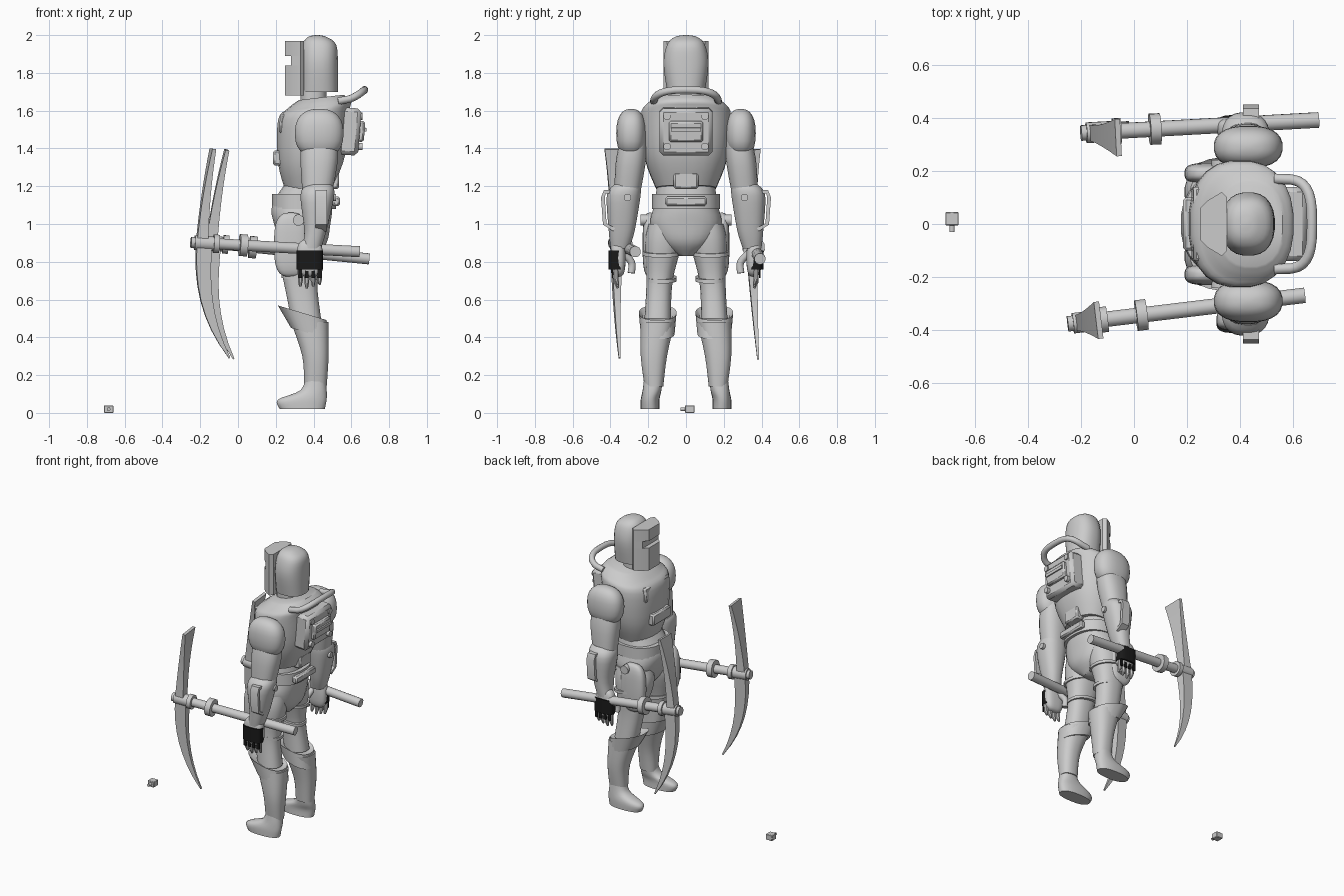
import bpy, bmesh, math
from mathutils import Vector, Matrix, Euler

if "Cube" in bpy.data.objects:
    bpy.data.objects.remove(bpy.data.objects["Cube"])


def material(name, value):
    m = bpy.data.materials.new(name)
    m.use_nodes = True
    colour = (value, value, value, 1)
    m.diffuse_color = colour
    m.node_tree.nodes["Principled BSDF"].inputs["Base Color"].default_value = colour
    return m


GREY = material("light grey", .6)
BLACK = material("glove black", .01)


def skin(name, rings, mat=GREY, matrix=None, bevel=None):
    """Join rings of equal point count into a closed shape."""
    bm = bmesh.new()
    loops = [[bm.verts.new(p) for p in ring] for ring in rings]
    for low, high in zip(loops, loops[1:]):
        for i in range(len(low)):
            bm.faces.new((low[i - 1], low[i], high[i], high[i - 1]))
    bm.faces.new(loops[0])
    bm.faces.new(loops[-1])
    if matrix:
        bm.transform(matrix)
    if bevel:
        bmesh.ops.bevel(bm, geom=bm.edges[:], offset=bevel, segments=1, affect='EDGES')
    bmesh.ops.recalc_face_normals(bm, faces=bm.faces)
    mesh = bpy.data.meshes.new(name)
    bm.to_mesh(mesh)
    bm.free()
    mesh.materials.append(mat)
    ob = bpy.data.objects.new(name, mesh)
    bpy.context.collection.objects.link(ob)
    bpy.ops.object.select_all(action='DESELECT')
    ob.select_set(True)
    bpy.context.view_layer.objects.active = ob
    bpy.ops.object.shade_smooth_by_angle(angle=math.radians(40))


def smooth(rows, steps=4):
    """Fill in a rounded path through a few rows of numbers."""
    rows = [Vector(row) for row in rows]
    result = []
    for i in range(len(rows) - 1):
        start, end = rows[i], rows[i + 1]
        before, after = rows[max(i - 1, 0)], rows[min(i + 2, len(rows) - 1)]
        for step in range(steps):
            t = step / steps
            pull = (end - before) * t * (1 - t) ** 2 / 2 - (after - start) * t * t * (1 - t) / 2
            result.append(start.lerp(end, t * t * (3 - 2 * t)) + pull)
    return result + [rows[-1]]


def signed_power(value, power):
    return math.copysign(abs(value) ** (2 / power), value)


def loft(name, rows, side=1, power=2.4, slope=0, count=24, **options):
    """Stack rounded sections given as z, centre x, centre y, radius x, radius y."""
    angles = [math.tau * (i + .5) / count for i in range(count)]
    rings = []
    for z, cx, cy, rx, ry in rows:
        offsets = [(rx * signed_power(math.cos(a), power), ry * signed_power(math.sin(a), power))
                   for a in angles]
        rings.append([(cx + x, side * cy + y, z + slope * x) for x, y in offsets])
    skin(name, rings, **options)


def ellipsoid(name, centre, radii, side=1, power=2.4, **options):
    rows = []
    for i in range(-6, 7):
        a = i / 4
        k = signed_power(math.cos(a), power)
        z = centre[2] + radii[2] * signed_power(math.sin(a), power)
        rows.append((z, centre[0], centre[1], radii[0] * k, radii[1] * k))
    loft(name, rows, side, power, **options)


def band(name, z, height, centre, radii, side=1, **options):
    loft(name, [(z + h, *centre, *radii) for h in (0, height)], side, **options)


def tube(name, path, radii, ref=(0, 1, 0), count=12, side=1, **options):
    """Sweep an ellipse along a path; radii is one number or a pair per point."""
    points = [Vector((x, y * side, z)) for x, y, z in path]
    if not isinstance(radii, list):
        radii = [(radii, radii)] * len(points)
    corner = math.sqrt(2) if count == 4 else 1
    angles = [math.tau * (i + .5) / count for i in range(count)]
    rings = []
    for i, point in enumerate(points):
        along = (points[min(i + 1, len(points) - 1)] - points[max(i - 1, 0)]).normalized()
        u = along.cross(Vector(ref)).normalized() * radii[i][0] * corner
        v = u.cross(along).normalized() * radii[i][1] * corner
        rings.append([point + u * math.cos(a) + v * math.sin(a) for a in angles])
    skin(name, rings, **options)


def box(name, centre, size, tilt=0, **options):
    square = [(-.5, -.5), (.5, -.5), (.5, .5), (-.5, .5)]
    place = Matrix.LocRotScale(Vector(centre), Euler((0, tilt, 0)), None)
    rings = [[(x * size[0], y * size[1], z * size[2]) for x, y in square] for z in (-.5, .5)]
    skin(name, rings, matrix=place, **options)


def prism(name, half, low, high):
    """Extrude an outline mirrored across y."""
    outline = half + [(x, -y) for x, y in reversed(half)]
    skin(name, [[(x, y, z) for x, y in outline] for z in (low, high)])


# Helmet, mask with recessed visor slit, neck
loft("helmet", smooth([(1.7, .43, 0, .1, .1), (1.85, .43, 0, .1, .12), (1.95, .43, 0, .09, .1),
                       (1.99, .42, 0, .05, .06), (2, .42, 0, .01, .01)]))
flange = [(.28, .09), (.33, .12), (.35, .1)]
mask = [(.25, .06)] + flange
prism("mask_jaw", mask, 1.68, 1.84)
prism("visor_slit", flange, 1.84, 1.89)
prism("mask_brow", mask, 1.89, 1.97)
band("neck", 1.6, .12, (.4, 0), (.07, .08))

# Torso armour
loft("torso", smooth([(1.19, .38, 0, .13, .16), (1.35, .39, 0, .18, .22), (1.57, .4, 0, .19, .24),
                      (1.63, .43, 0, .17, .21), (1.67, .44, 0, .12, .16)]), slope=.12)
box("chest_plate", (.25, 0, 1.53), (.06, .28, .1), tilt=.1, bevel=.01)
box("stomach_plate", (.23, 0, 1.35), (.09, .2, .08), bevel=.01)
box("spine_guard", (.5, 0, 1.23), (.07, .13, .09), bevel=.01)

# Back pack with hatch, bolts and carry tube
box("back_pack", (.59, 0, 1.49), (.11, .28, .25), tilt=.08, bevel=.02)
box("pack_hatch", (.65, 0, 1.49), (.04, .18, .11), tilt=.08, bevel=.01)
box("hatch_ridge", (.67, 0, 1.5), (.02, .16, .02), tilt=.08)
for y in (-.1, .1):
    for z in (1.41, 1.57):
        tube("pack_bolt", [(.6, y, z), (.66, y, z)], .02)
arc = [math.pi * i / 16 for i in range(17)]
tube("carry_tube", [(.53 + .14 * math.sqrt(abs(math.sin(a))), .17 * signed_power(math.cos(a), 3),
                     1.65 + .06 * math.sin(a)) for a in arc], .02, ref=(0, 0, 1))

# Pelvis and belt
loft("pelvis", smooth([(1.23, .37, 0, .11, .15), (1.1, .34, 0, .16, .17), (1, .34, 0, .15, .19),
                       (.9, .35, 0, .12, .14), (.83, .35, 0, .06, .04)]))
band("belt", 1.08, .08, (.35, 0), (.17, .18))
box("belt_clasp", (.52, 0, 1.12), (.04, .22, .05), bevel=.01)

for name, side in (("left_", -1), ("right_", 1)):
    # Shoulder pad, arm and forearm guard
    ellipsoid(name + "shoulder_pad", (.43, .29, 1.48), (.13, .08, .13), side)
    loft(name + "upper_arm", smooth([(1.5, .43, .27, .09, .06), (1.35, .43, .29, .1, .08),
                                     (1.17, .42, .31, .08, .07)]), side)
    loft(name + "forearm", smooth([(1.21, .43, .31, .07, .07), (1.15, .42, .33, .09, .09),
                                   (.97, .41, .34, .06, .07), (.87, .39, .35, .05, .05)]), side)
    tube(name + "forearm_guard", [(.44, .38, 1.17), (.44, .43, 1.17), (.44, .44, 1.14),
                                  (.44, .43, 1), (.44, .38, .97)],
         [(.01, .03)] * 5, ref=(1, 0, 0), count=4, side=side)
    tube(name + "forearm_bolt", [(.48, .31, 1.14), (.52, .31, 1.14)], .02, side=side)

    # Hand with fingers, thumb and black glove
    ellipsoid(name + "palm", (.38, .36, .82), (.07, .04, .1), side, power=3)
    band(name + "glove", .76, .1, (.38, .37), (.07, .04), side, power=3, mat=BLACK)
    for i in range(4):
        x, tip = .33 + i * .034, .66 + abs(i - 1) * .01
        tube(name + "finger", [(x, .37, .78), (x, .37, tip + .03), (x, .36, tip)],
             [(.016, .016), (.014, .014), (.007, .007)], count=8, side=side)
        box(name + "finger_plate", (x, side * .39, .74), (.02, .009, .05), mat=BLACK)
    tube(name + "thumb", smooth([(.36, .35, .86), (.34, .29, .8), (.34, .29, .74)]),
         .02, ref=(1, 0, 0), side=side)

    # Leg, thigh armour and straps
    loft(name + "thigh", smooth([(1, .33, .11, .12, .09), (.9, .32, .12, .13, .1),
                                 (.7, .33, .14, .09, .07), (.5, .36, .15, .08, .07)]), side)
    ellipsoid(name + "thigh_armour", (.28, .19, .89), (.09, .04, .17), side, power=3)
    tube(name + "hip_bolt", [(.32, .2, 1.02), (.32, .24, 1.02)], .03, ref=(1, 0, 0), side=side)
    for z, radius in (.84, .1), (.7, .08):
        band(name + "thigh_strap", z, .02, (.33, .13), (radius + .02, radius), side, slope=-.15)

    # Shin guard, knee guard and boot
    loft(name + "shin_guard", smooth([(.14, .41, .17, .06, .05), (.3, .41, .17, .07, .07),
                                      (.48, .38, .15, .1, .09)]), side)
    loft(name + "knee_guard", [(.42, .38, .15, .1, .09), (.53, .34, .15, .13, .1),
                               (.51, .34, .15, .1, .08)], side, slope=-.3)
    loft(name + "boot", smooth([(.02, .34, .19, .12, .05), (.07, .34, .19, .13, .05),
                                (.12, .4, .18, .07, .05), (.2, .41, .17, .05, .05)]), side)


def pickaxe(name, place, rotation):
    """Handle along x, flared adze upward, curved spike downward."""
    matrix = Matrix.LocRotScale(Vector(place), Euler(rotation), None)
    for part, start, end, radius in (("handle", -.05, .85, .03), ("socket", -.03, .1, .04),
                                     ("collar", .21, .25, .06), ("band", .07, .1, .05)):
        tube(name + part, [(start, 0, 0), (end, 0, 0)], radius, matrix=matrix)
    steps = [i / 8 for i in range(9)]
    tube(name + "adze", [(.01 + .03 * t * t, 0, .5 * t) for t in steps],
         [(.03 - .02 * t, .03 + .04 * t * t) for t in steps], count=4, matrix=matrix)
    tube(name + "spike", [(.02 + .17 * t ** 2.5, 0, -.6 * t) for t in steps],
         [(.04 - .036 * t * t, .03 - .025 * t) for t in steps], count=4, matrix=matrix)


pickaxe("left_pickaxe_", (-.2, -.37, .9), (0, .055, .12))
pickaxe("right_pickaxe_", (-.15, .345, .9), (.05, .1, .055))

# Small block lying on the ground
box("ground_block", (-.685, .02, .02), (.05, .05, .04), bevel=.003)
tube("block_peg", [(-.685, 0, .02), (-.685, -.03, .02)], .01, ref=(1, 0, 0))
